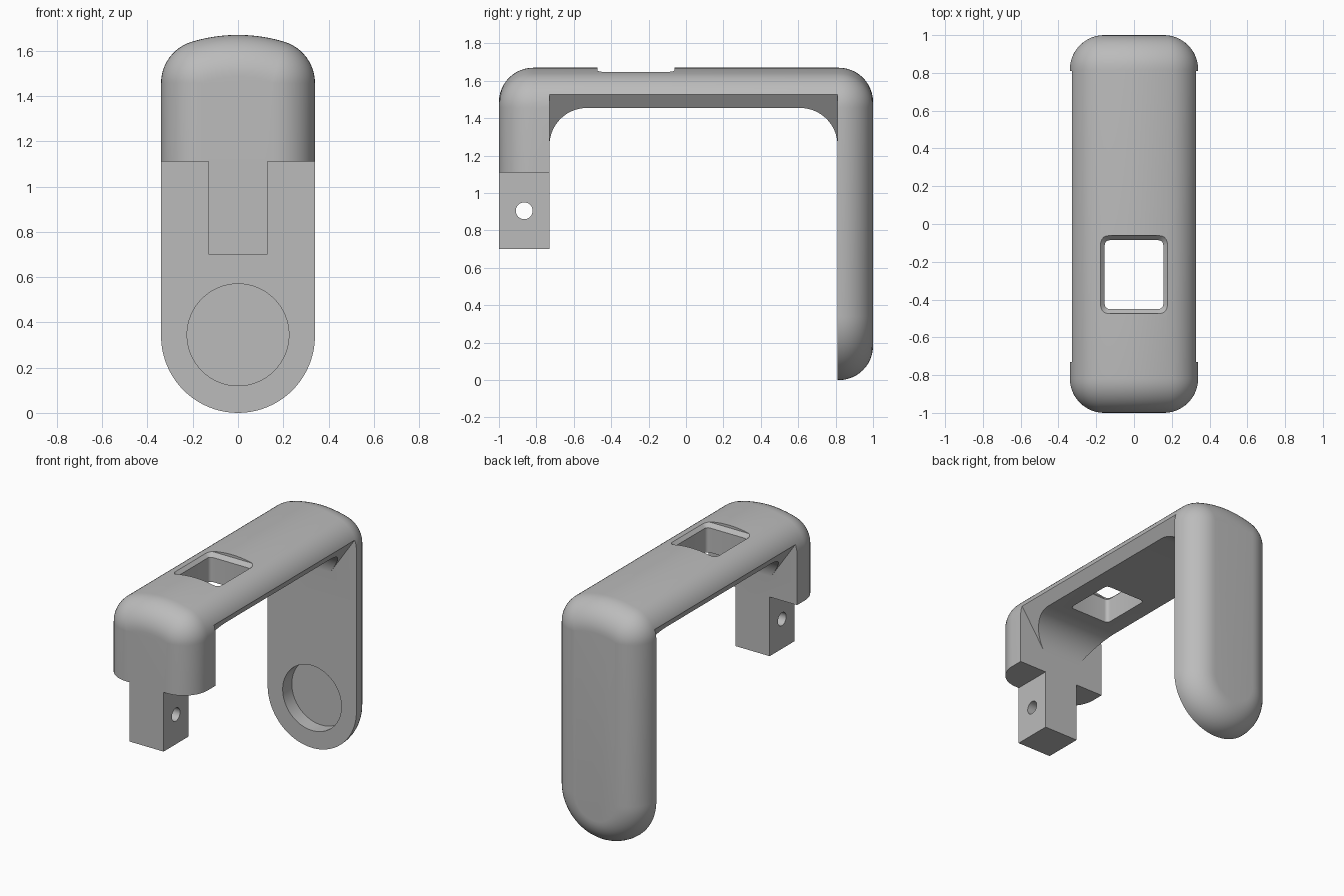
import bpy, bmesh, math
from mathutils import Vector

if "Cube" in bpy.data.objects:
    bpy.data.objects.remove(bpy.data.objects["Cube"])

grey = bpy.data.materials.new("plain grey")
grey.diffuse_color = (0.5, 0.5, 0.5, 1)
grey.use_nodes = True
grey.node_tree.nodes["Principled BSDF"].inputs["Base Color"].default_value = grey.diffuse_color


def loft(name, rings):
    """Closed solid through rings with equal point counts."""
    bm = bmesh.new()
    loops = [[bm.verts.new(p) for p in ring] for ring in rings]
    n = len(loops[0])
    for a, b in zip(loops, loops[1:]):
        for i in range(n):
            bm.faces.new((a[i], a[(i + 1) % n], b[(i + 1) % n], b[i]))
    bm.faces.new(loops[0])
    bm.faces.new(loops[-1])
    bmesh.ops.recalc_face_normals(bm, faces=bm.faces)
    mesh = bpy.data.meshes.new(name)
    bm.to_mesh(mesh)
    bm.free()
    mesh.materials.append(grey)
    ob = bpy.data.objects.new(name, mesh)
    bpy.context.collection.objects.link(ob)
    return ob


def arc(cx, cz, r, a0, a1, n):
    return [(cx + r * math.cos(math.radians(a0 + (a1 - a0) * i / n)),
             cz + r * math.sin(math.radians(a0 + (a1 - a0) * i / n))) for i in range(n + 1)]


def prism_x(name, pts, x0, x1):
    return loft(name, [[(x, y, z) for y, z in pts] for x in (x0, x1)])


def prism_y(name, pts, y0, y1):
    return loft(name, [[(x, y, z) for x, z in pts] for y in (y0, y1)])


def box_y(name, x0, x1, z0, z1, y0, y1):
    return prism_y(name, [(x0, z0), (x1, z0), (x1, z1), (x0, z1)], y0, y1)


def outline(d):
    """Front outline inset by d: round foot, rounded shoulders, arched top."""
    tangent = math.degrees(math.atan2(0.4875, 0.15))
    pts = arc(0, 0.34, 0.34 - d, 180, 360, 40)
    pts += arc(0.15, 1.4575, 0.19 - d, 0, tangent, 12)
    pts += arc(0, 0.97, 0.70 - d, tangent, 180 - tangent, 14)[1:-1]
    pts += arc(-0.15, 1.4575, 0.19 - d, 180 - tangent, 180, 12)
    return pts


# Rounded outer block
R, N = 0.183, 12
steps = [(-1 + R - R * math.cos(t), R * (1 - math.sin(t)))
         for t in (math.pi / 2 * i / N for i in range(N + 1))]
rings = steps + [(-y, d) for y, d in reversed(steps)]
body = loft("bracket_body", [[(x, y, z) for x, z in outline(d)] for y, d in rings])

cutters = []

# Inner opening with rounded upper corners
opening = [(-0.73, -0.2), (0.81, -0.2)]
opening += arc(0.61, 1.255, 0.2, 0, 90, 14) + arc(-0.53, 1.255, 0.2, 90, 180, 14)
cutters.append(prism_x("opening_cutter", opening, -0.6, 0.6))

for s in (-1, 1):
    # Sloped undercut beside the opening
    cutters.append(prism_y("undercut_cutter", [(s * 0.33, 1.53), (s * 0.6, 1.53),
                           (s * 0.6, 1.05), (s * 0.0, 1.05)], -0.73, 0.81))
    # Shoulders beside the tongue
    cutters.append(box_y("shoulder_cutter", s * 0.13, s * 0.6, -0.3, 1.11, -1.2, -0.6))
# Space below the tongue
cutters.append(box_y("tongue_end_cutter", -0.7, 0.7, -0.4, 0.70, -1.3, -0.65))

# Pin hole through the tongue
cutters.append(prism_x("pin_hole_cutter", arc(-0.865, 0.905, 0.045, 0, 348.75, 31), -0.3, 0.3))

# Round recess on the inside of the long leg
cutters.append(prism_y("recess_cutter", arc(0, 0.345, 0.225, 0, 354.375, 63), 0.6, 0.91))


# Window in the top with a bevelled rim
def window(hx, hy, r, z):
    pts = []
    for sx, sy, a in ((1, 1, 0), (-1, 1, 90), (-1, -1, 180), (1, -1, 270)):
        pts += arc(sx * (hx - r), -0.268 + sy * (hy - r), r, a, a + 90, 5)
    return [(x, y, z) for x, y in pts]


cutters.append(loft("window_cutter", [window(0.155, 0.182, 0.025, 1.2),
                                      window(0.155, 0.182, 0.025, 1.625),
                                      window(0.182, 0.206, 0.045, 1.652),
                                      window(0.182, 0.206, 0.045, 1.9)]))

# Cut everything, then remove the helpers
bpy.context.view_layer.objects.active = body
body.select_set(True)
for c in cutters:
    c.hide_render = True
    m = body.modifiers.new("cut", 'BOOLEAN')
    m.operation, m.solver, m.object = 'DIFFERENCE', 'EXACT', c
    bpy.ops.object.modifier_apply(modifier=m.name)
for c in cutters:
    bpy.data.objects.remove(c)

bpy.ops.object.shade_smooth_by_angle(angle=math.radians(30))
